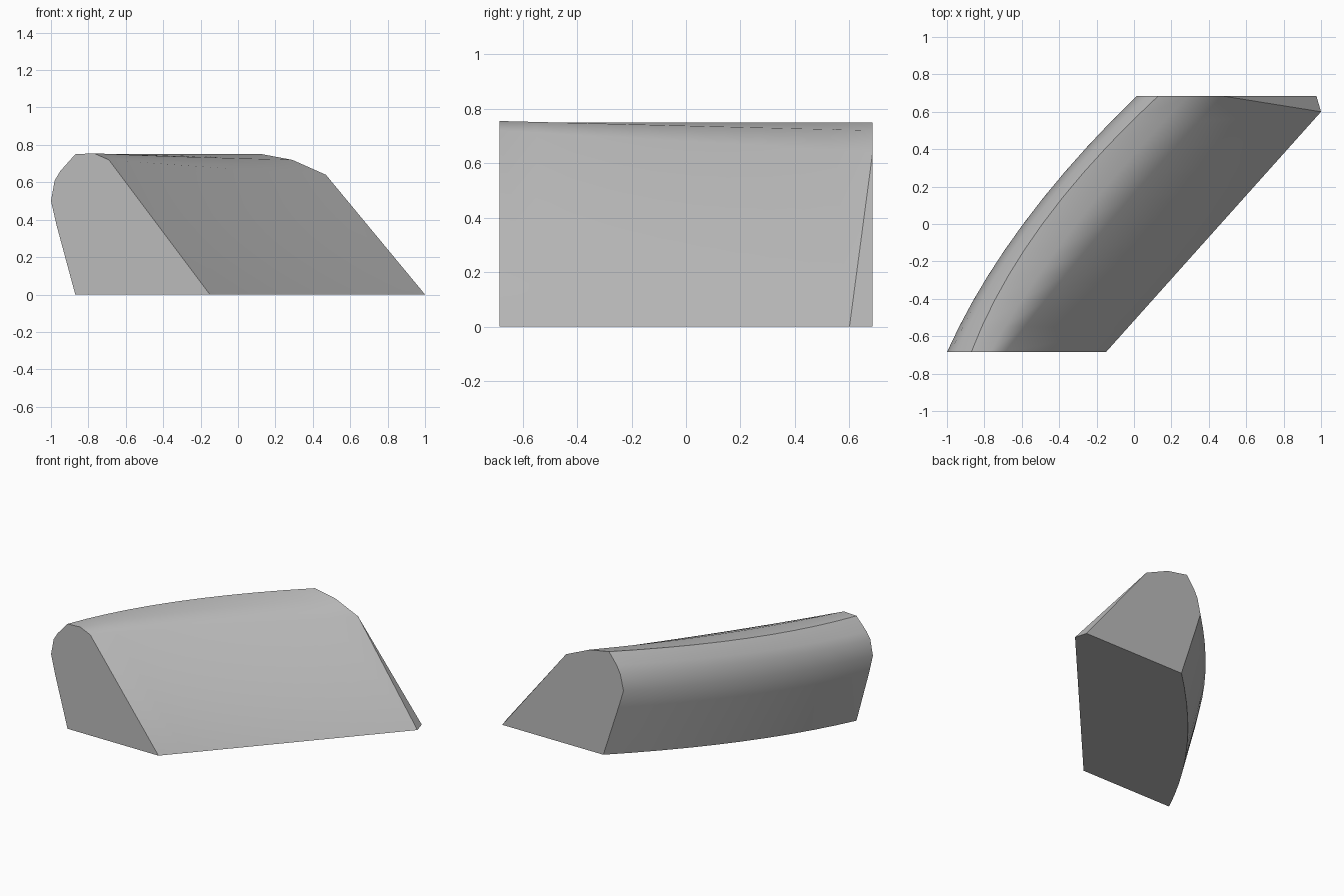
import bpy
import bmesh
from mathutils import Vector

cube = bpy.data.objects.get("Cube")
if cube:
    bpy.data.objects.remove(cube, do_unlink=True)

HALF_DEPTH = 0.685
STEPS = 10

# Matching end outlines: (front x, front z, back x, back z, sideways bulge)
OUTLINE = [
    (-0.87, 0, 0.175, 0, 0.1),
    (-0.97, 0.37, 0.055, 0.37, 0.1),
    (-1.0, 0.5, 0.015, 0.5, 0.1),
    (-0.98, 0.61, 0.04, 0.61, 0.1),
    (-0.95, 0.66, 0.07, 0.67, 0.11),
    (-0.87, 0.75, 0.13, 0.75, 0.12),
    (-0.77, 0.755, 0.29, 0.72, 0.07),
    (-0.69, 0.72, 0.47, 0.64, 0.03),
    (-0.15, 0, 1.0, 0, 0),
]

# Plain grey material
grey = bpy.data.materials.new("plain grey")
grey.use_nodes = True
colour = (0.5, 0.5, 0.5, 1)
grey.diffuse_color = colour
grey.node_tree.nodes["Principled BSDF"].inputs["Base Color"].default_value = colour


def section(bm, t):
    """One ring of the slanted body, t running from front to back."""
    ring = []
    for i, (fx, fz, bx, bz, bulge) in enumerate(OUTLINE):
        back_y = 0.6 if i == len(OUTLINE) - 1 else HALF_DEPTH
        front = Vector((fx, -HALF_DEPTH, fz))
        back = Vector((bx, back_y, bz))
        point = front.lerp(back, t)
        point.x -= bulge * 4 * t * (1 - t)
        ring.append(bm.verts.new(point))
    return ring


# Slanted body with a curved left side
bm = bmesh.new()
rings = [section(bm, s / STEPS) for s in range(STEPS + 1)]
for a, b in zip(rings, rings[1:]):
    for i in range(len(OUTLINE)):
        j = (i + 1) % len(OUTLINE)
        bm.faces.new((a[i], a[j], b[j], b[i]))

# Flat ends and the clipped back corner
first, last = rings[0], rings[-1]
corner = bm.verts.new((0.975, HALF_DEPTH, 0))
bm.faces.new(first)
bm.faces.new(last[:-1] + [corner])
bm.faces.new((last[-2], last[-1], corner))
bm.faces.new((last[0], corner, last[-1]))
bmesh.ops.recalc_face_normals(bm, faces=bm.faces)

mesh = bpy.data.meshes.new("slanted_block")
bm.to_mesh(mesh)
bm.free()
mesh.materials.append(grey)
block = bpy.data.objects.new("slanted_block", mesh)
bpy.context.collection.objects.link(block)

# Smooth sides with crisp ends
bpy.ops.object.select_all(action="DESELECT")
block.select_set(True)
bpy.context.view_layer.objects.active = block
bpy.ops.object.shade_smooth_by_angle(angle=0.75)
